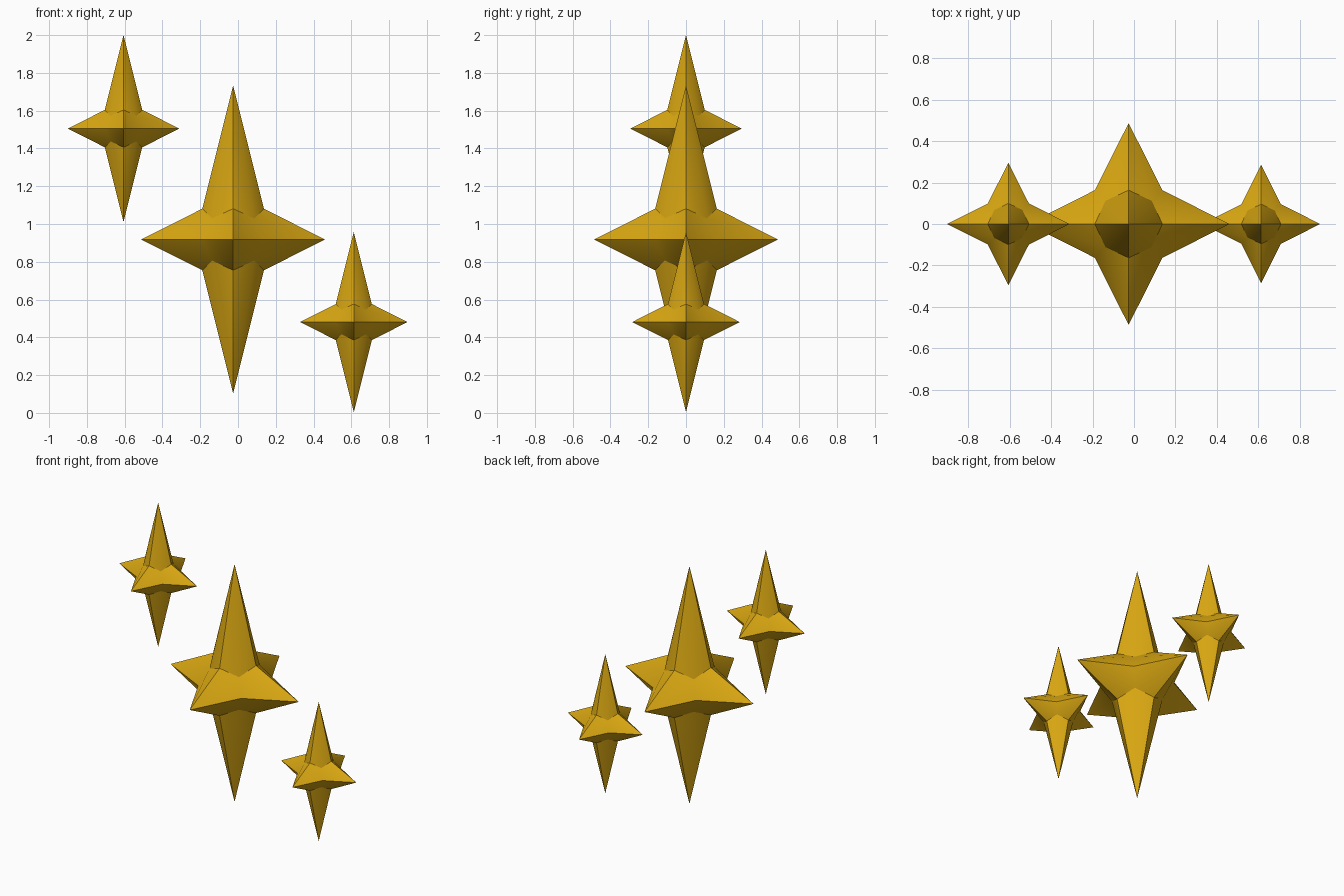
import bpy, bmesh
from itertools import product, permutations
from mathutils import Vector

if "Cube" in bpy.data.objects:
    bpy.data.objects.remove(bpy.data.objects["Cube"])

gold = bpy.data.materials.new("gold")
gold.diffuse_color = (0.70, 0.39, 0.006, 1)
gold.use_nodes = True
gold.node_tree.nodes["Principled BSDF"].inputs["Base Color"].default_value = gold.diffuse_color


def star(name, x, z, height):
    """Six-pointed sparkle: long vertical spikes, shorter sideways spikes."""
    tips = (0.597 * height, 0.597 * height, height)
    notch, corner = 0.2 * height, 0.137 * height
    bm = bmesh.new()
    # each octant: six triangles fanning round the corner point
    for signs in product((-1, 1), repeat=3):
        for a, b, _ in permutations(range(3)):
            tip, valley = Vector((0, 0, 0)), Vector((0, 0, 0))
            tip[a] = signs[a] * tips[a]
            valley[a] = signs[a] * notch
            valley[b] = signs[b] * notch
            mid = Vector(signs) * corner
            bm.faces.new([bm.verts.new(p) for p in (tip, valley, mid)])
    bmesh.ops.remove_doubles(bm, verts=bm.verts, dist=1e-4)
    bmesh.ops.recalc_face_normals(bm, faces=bm.faces)
    mesh = bpy.data.meshes.new(name)
    bm.to_mesh(mesh)
    bm.free()
    mesh.materials.append(gold)
    obj = bpy.data.objects.new(name, mesh)
    obj.location = (x, 0, z)
    bpy.context.collection.objects.link(obj)
    # soft valleys, crisp spike ridges
    bpy.ops.object.select_all(action='DESELECT')
    obj.select_set(True)
    bpy.context.view_layer.objects.active = obj
    bpy.ops.object.shade_smooth_by_angle(angle=0.6)


star("large_star", -0.026, 0.918, 0.815)
star("upper_small_star", -0.606, 1.505, 0.495)
star("lower_small_star", 0.613, 0.481, 0.477)
